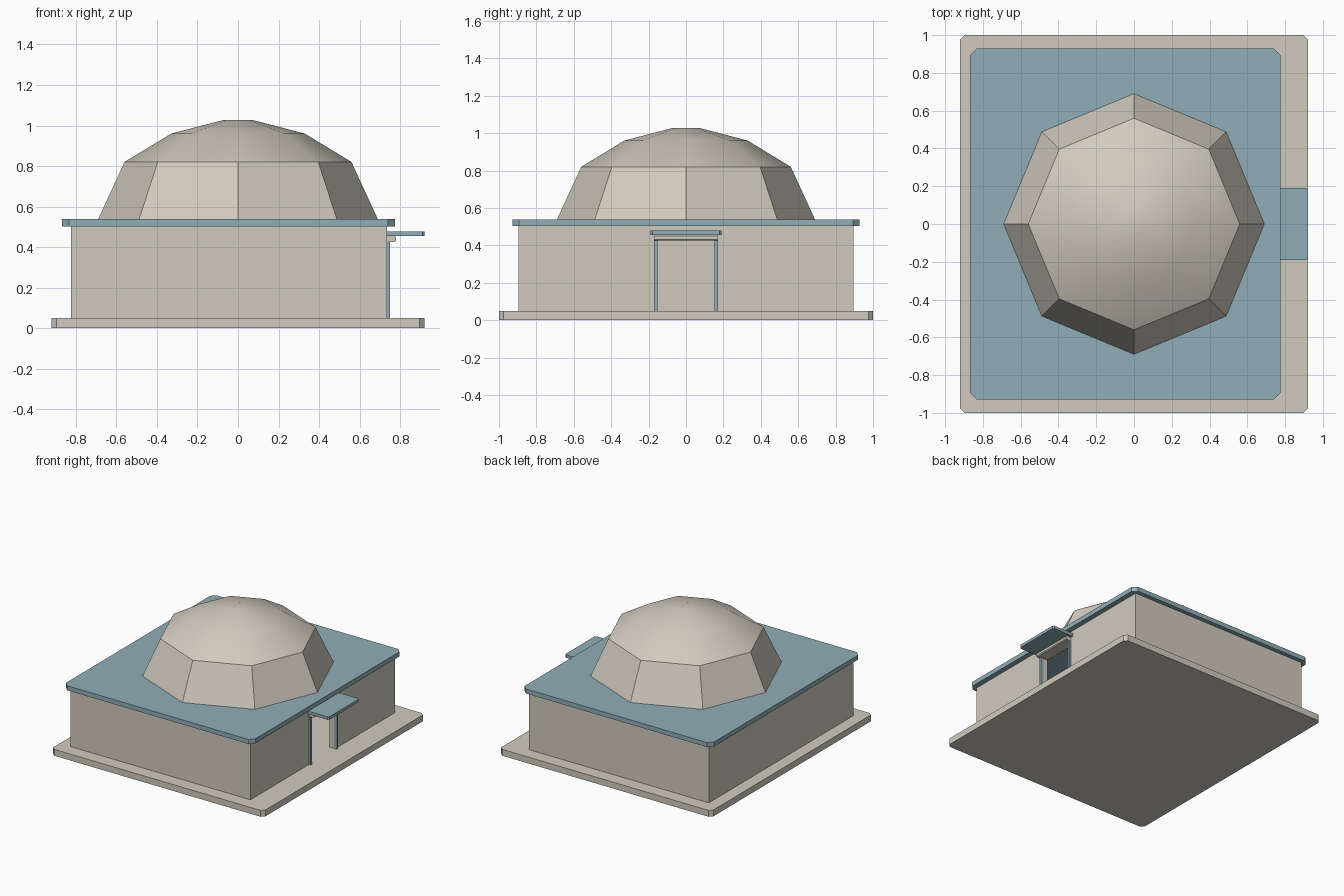
import bpy
import bmesh
import math

cube = bpy.data.objects.get("Cube")
if cube:
    bpy.data.objects.remove(cube, do_unlink=True)


def material(name, rgb):
    m = bpy.data.materials.new(name)
    m.use_nodes = True
    m.diffuse_color = (*rgb, 1)
    m.node_tree.nodes["Principled BSDF"].inputs["Base Color"].default_value = (*rgb, 1)
    return m


stone = material("warm stone", (0.64, 0.60, 0.52))
blue = material("slate blue", (0.28, 0.42, 0.47))


def add_object(name, bm, mat):
    bmesh.ops.recalc_face_normals(bm, faces=bm.faces)
    mesh = bpy.data.meshes.new(name)
    bm.to_mesh(mesh)
    bm.free()
    mesh.materials.append(mat)
    ob = bpy.data.objects.new(name, mesh)
    bpy.context.collection.objects.link(ob)
    return ob


def slab(name, mat, x, y, z, chamfer=0, axis=2):
    """Box between the (low, high) pairs, with the edges along one axis chamfered."""
    bm = bmesh.new()
    bmesh.ops.create_cube(bm, size=1)
    for v in bm.verts:
        for i, (low, high) in enumerate((x, y, z)):
            v.co[i] = high if v.co[i] > 0 else low
    if chamfer:
        edges = [e for e in bm.edges
                 if abs(e.verts[0].co[axis] - e.verts[1].co[axis]) > 1e-5]
        bmesh.ops.bevel(bm, geom=edges, offset=chamfer, segments=1, affect='EDGES')
    return add_object(name, bm, mat)


def cut(target, cutter):
    mod = target.modifiers.new("cut", 'BOOLEAN')
    mod.operation = 'DIFFERENCE'
    mod.solver = 'EXACT'
    mod.object = cutter
    bpy.context.view_layer.objects.active = target
    bpy.ops.object.modifier_apply(modifier=mod.name)
    bpy.data.objects.remove(cutter, do_unlink=True)


# Base and flat roof
slab("base", stone, (-0.92, 0.92), (-1, 1), (0, 0.05), 0.024)
slab("roof", blue, (-0.868, 0.775), (-0.928, 0.928), (0.502, 0.538), 0.035)

# Hollow walls with a doorway
walls = slab("walls", stone, (-0.825, 0.735), (-0.895, 0.895), (0.05, 0.502))
cut(walls, slab("room_cutter", stone, (-0.775, 0.685), (-0.845, 0.845), (-0.1, 0.7)))
cut(walls, slab("door_cutter", stone, (0.6, 0.8), (-0.155, 0.155), (-0.1, 0.425)))

# Door frame, lintel and canopy
for side, s in (("left", 1), ("right", -1)):
    slab(side + "_door_post", blue, (0.725, 0.75),
         tuple(sorted((s * 0.153, s * 0.17))), (0.05, 0.43))
slab("lintel", stone, (0.70, 0.78), (-0.168, 0.168), (0.425, 0.456), 0.007, axis=1)
slab("canopy", blue, (0.72, 0.92), (-0.19, 0.19), (0.455, 0.478), 0.01)

# Eight-sided dome: faceted skirt below, smooth cap above
bm = bmesh.new()
rings = []
for r, z in ((0.69, 0.538), (0.56, 0.82), (0.33, 0.96), (0.07, 1.028)):
    rings.append([bm.verts.new((r * math.cos(k * math.pi / 4),
                                r * math.sin(k * math.pi / 4), z)) for k in range(8)])
for low, high in zip(rings, rings[1:]):
    for k in range(8):
        n = (k + 1) % 8
        bm.faces.new((low[k], low[n], high[n], high[k]))
bm.faces.new(rings[-1])
bm.faces.new(rings[0][::-1])
dome = add_object("dome", bm, stone)
bpy.ops.object.select_all(action='DESELECT')
dome.select_set(True)
bpy.context.view_layer.objects.active = dome
bpy.ops.object.shade_smooth_by_angle(angle=math.radians(30))
